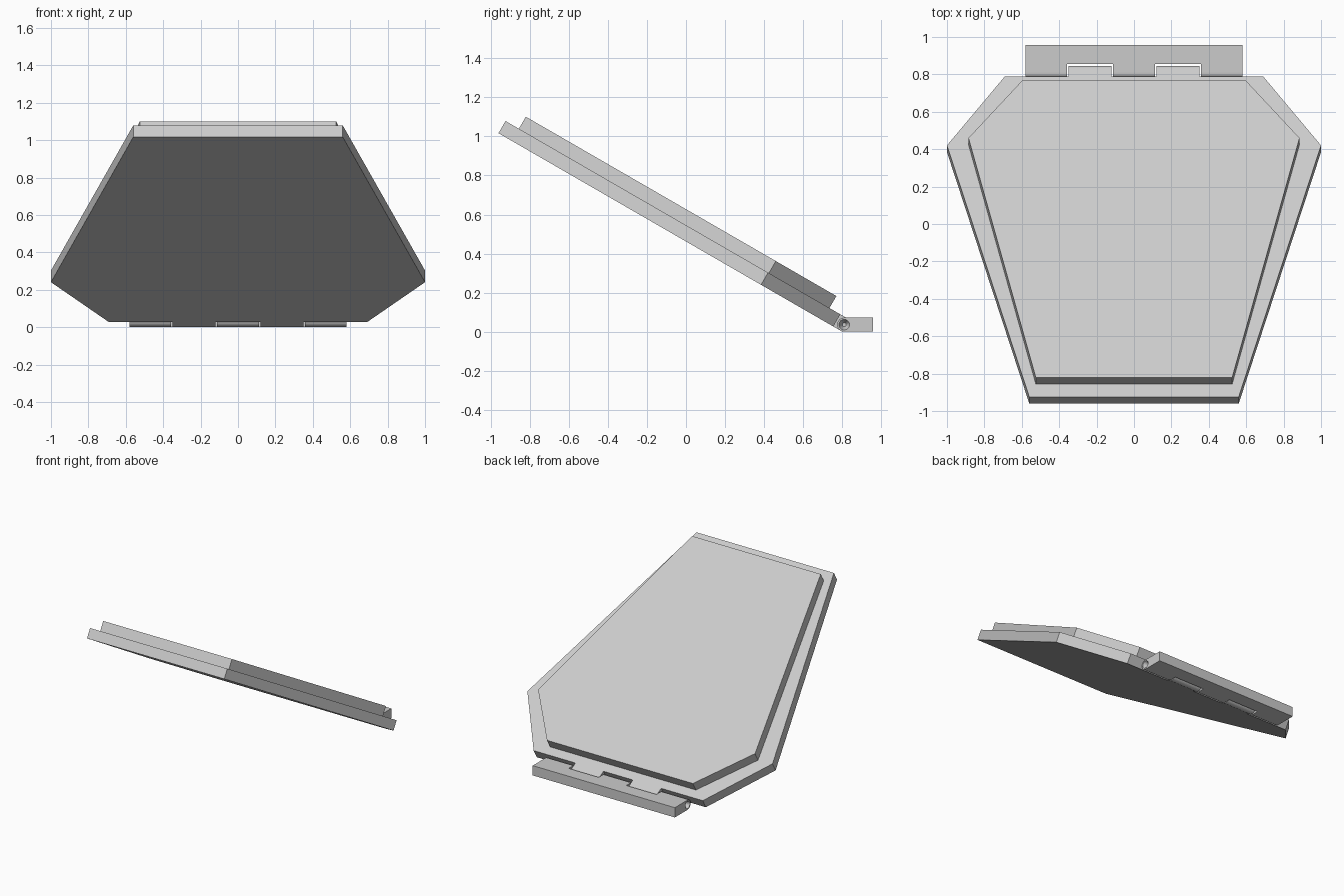
import bpy
import bmesh
import math
from mathutils import Matrix, Vector

if "Cube" in bpy.data.objects:
    bpy.data.objects.remove(bpy.data.objects["Cube"], do_unlink=True)

THICK = 0.072
R = THICK / 2
HINGE = Vector((0, 0.81, R))
TILT = Matrix.Translation(HINGE) @ Matrix.Rotation(math.radians(-30), 4, "X")
FLAT = Matrix.Translation(HINGE)
ALONG_X = Matrix(((0, 0, 1), (1, 0, 0), (0, 1, 0))).to_4x4()

grey = bpy.data.materials.new("light_grey")
grey.use_nodes = True
grey.diffuse_color = (0.6, 0.6, 0.6, 1)
grey.node_tree.nodes["Principled BSDF"].inputs["Base Color"].default_value = (0.6, 0.6, 0.6, 1)


def prism(name, outline, low, high, matrix):
    """Extrude a 2D outline from low to high along its local z axis."""
    bm = bmesh.new()
    face = bm.faces.new([bm.verts.new((a, b, low)) for a, b in outline])
    out = bmesh.ops.extrude_face_region(bm, geom=[face])
    moved = [v for v in out["geom"] if isinstance(v, bmesh.types.BMVert)]
    bmesh.ops.translate(bm, verts=moved, vec=(0, 0, high - low))
    bmesh.ops.transform(bm, matrix=matrix, verts=bm.verts)
    bmesh.ops.recalc_face_normals(bm, faces=bm.faces)
    mesh = bpy.data.meshes.new(name)
    bm.to_mesh(mesh)
    bm.free()
    obj = bpy.data.objects.new(name, mesh)
    bpy.context.collection.objects.link(obj)
    mesh.materials.append(grey)
    return obj


def hexagon(front, middle, back):
    """Mirror three (half width, distance from hinge) corners."""
    half = [(x, -d) for x, d in (front, middle, back)]
    return half + [(-x, y) for x, y in reversed(half)]


def knuckle_profile(reach, side):
    """Half round about the hinge axis, joined to a flat block on one side."""
    arc = [math.pi * (i / 16 - 0.5) for i in range(17)]
    points = [(-side * R * math.cos(a), R * math.sin(a)) for a in arc]
    return points + [(side * reach, R), (side * reach, -R)]


# Tilted lid and its raised panel
prism("lid_plate", hexagon((0.56, 2.023), (1.0, 0.471), (0.69, 0.044)), -R, R, TILT)
prism("raised_panel", hexagon((0.525, 1.944), (0.885, 0.466), (0.595, 0.108)), R, R + 0.071, TILT)

# Lid knuckles
for label, x in (("right", -0.235), ("left", 0.235)):
    prism(label + "_lid_knuckle", knuckle_profile(0.044, -1), x - 0.115, x + 0.115, TILT @ ALONG_X)

# Flat mounting leaf with three knuckles
prism("hinge_leaf", [(-0.58, 0.046), (0.58, 0.046), (0.58, 0.148), (-0.58, 0.148)], -R, R, FLAT)
for label, x, half in (("right", -0.469, 0.111), ("middle", 0, 0.113), ("left", 0.469, 0.111)):
    knuckle = prism(label + "_leaf_knuckle", knuckle_profile(0.046, 1), x - half, x + half, FLAT @ ALONG_X)
    if label == "middle":
        continue
    # Conical socket in the outer end
    side = math.copysign(1, x)
    bpy.ops.mesh.primitive_cone_add(vertices=24, radius1=0.01, radius2=0.028, depth=0.04,
                                    location=HINGE + Vector((side * 0.562, 0, 0)),
                                    rotation=(0, side * math.pi / 2, 0))
    cutter = bpy.context.object
    cutter.name = label + "_socket_cutter"
    cutter.data.materials.append(grey)
    cutter.hide_render = True
    cutter.hide_set(True)
    cut = knuckle.modifiers.new("socket", "BOOLEAN")
    cut.operation = "DIFFERENCE"
    cut.solver = "EXACT"
    cut.object = cutter
